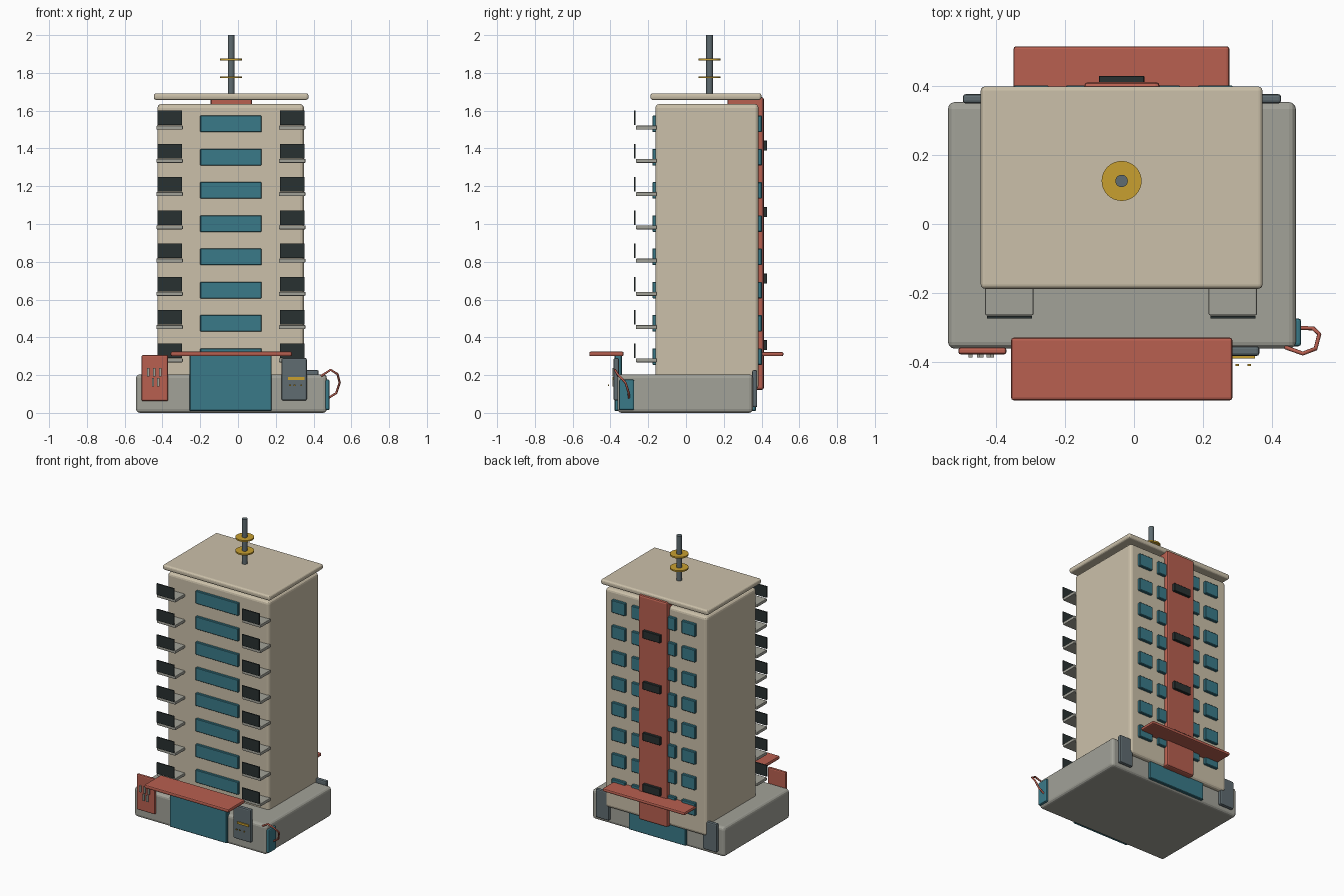
import bpy, bmesh, math
from mathutils import Matrix

if "Cube" in bpy.data.objects:
    bpy.data.objects.remove(bpy.data.objects["Cube"])


def mat(name, r, g, b):
    m = bpy.data.materials.new(name)
    m.diffuse_color = (r, g, b, 1)
    m.use_nodes = True
    m.node_tree.nodes["Principled BSDF"].inputs["Base Color"].default_value = m.diffuse_color
    return m


CREAM = mat("cream_plaster", 0.60, 0.53, 0.40)
STONE = mat("grey_concrete", 0.36, 0.36, 0.315)
TEAL = mat("teal_glass", 0.042, 0.195, 0.25)
RED = mat("brick_red", 0.48, 0.115, 0.08)
DARK = mat("dark_metal", 0.022, 0.031, 0.031)
STEEL = mat("steel_grey", 0.115, 0.15, 0.165)
GOLD = mat("gold", 0.58, 0.35, 0.03)


def finish(name, bm, m, bevel=0, segments=2):
    me = bpy.data.meshes.new(name)
    bm.to_mesh(me)
    bm.free()
    me.materials.append(m)
    ob = bpy.data.objects.new(name, me)
    bpy.context.collection.objects.link(ob)
    if bevel:
        mod = ob.modifiers.new("bevel", 'BEVEL')
        mod.width = bevel
        mod.segments = segments
    return ob


def box(name, x, y, z, m, bevel=0, segments=2):
    """Box from (min, max) ranges."""
    bm = bmesh.new()
    mid = [(a + b) / 2 for a, b in (x, y, z)]
    size = [b - a for a, b in (x, y, z)]
    bmesh.ops.create_cube(bm, size=1, matrix=Matrix.Translation(mid) @ Matrix.Diagonal((*size, 1)))
    return finish(name, bm, m, bevel, segments)


def disc(name, x, y, z0, z1, r, m, sides=32):
    bm = bmesh.new()
    bmesh.ops.create_cone(bm, cap_ends=True, segments=sides, radius1=r, radius2=r,
                          depth=z1 - z0, matrix=Matrix.Translation((x, y, (z0 + z1) / 2)))
    ob = finish(name, bm, m)
    bpy.context.view_layer.objects.active = ob
    ob.select_set(True)
    bpy.ops.object.shade_smooth_by_angle(angle=math.radians(35))
    ob.select_set(False)


# main volumes
box("podium", (-0.54, 0.47), (-0.362, 0.354), (0, 0.204), STONE, 0.02, 3)
box("tower", (-0.426, 0.349), (-0.162, 0.384), (0.125, 1.635), CREAM, 0.02, 3)
box("roof_slab", (-0.445, 0.373), (-0.188, 0.399), (1.657, 1.692), CREAM, 0.012, 3)
box("stair_spine", (-0.145, 0.075), (0.22, 0.412), (0.122, 1.672), RED, 0.012)

# floors: front windows, balconies, back windows
for k in range(8):
    z = 1.51 - 0.176 * k
    win_z = (z - 0.024, z + 0.064)
    box(f"front_window_{k}", (-0.2, 0.125), (-0.178, -0.15), win_z, TEAL, 0.003, 1)
    for side, x0 in (("left", -0.432), ("right", 0.217)):
        box(f"balcony_slab_{side}_{k}", (x0, x0 + 0.14), (-0.265, -0.155),
            (z - 0.01, z + 0.011), STONE, 0.004)
        box(f"balcony_panel_{side}_{k}", (x0 + 0.005, x0 + 0.136), (-0.275, -0.267),
            (z + 0.013, z + 0.09), DARK)
    for c, xc in enumerate((-0.298, -0.147, 0.084, 0.236)):
        box(f"back_window_{c}_{k}", (xc - 0.052, xc + 0.052), (0.37, 0.402), win_z, TEAL, 0.004, 1)

# spine vents
for k in range(4):
    z = 1.415 - 0.352 * k
    box(f"spine_vent_{k}", (-0.102, 0.03), (0.405, 0.43), (z - 0.027, z + 0.027), DARK, 0.002, 1)

# entrances and canopies
box("front_entrance", (-0.256, 0.178), (-0.378, -0.34), (0.01, 0.308), TEAL, 0.004, 1)
box("back_entrance", (-0.256, 0.178), (0.33, 0.37), (0.01, 0.3), TEAL, 0.004, 1)
box("front_canopy", (-0.357, 0.286), (-0.512, -0.33), (0.3, 0.324), RED, 0.008)
box("back_canopy", (-0.35, 0.277), (0.336, 0.516), (0.3, 0.322), RED, 0.008)

# wall boards
box("red_board", (-0.51, -0.37), (-0.379, -0.358), (0.062, 0.307), RED, 0.008)
box("steel_board", (0.231, 0.364), (-0.383, -0.355), (0.065, 0.291), STEEL, 0.008)
for side, x in (("left", (-0.497, -0.39)), ("right", (0.325, 0.427))):
    box(f"back_board_{side}", x, (0.35, 0.377), (0.03, 0.226), STEEL, 0.008)

# abstract relief marks on the boards
for i, (x, z) in enumerate(((-0.475, 0.215), (-0.443, 0.215), (-0.412, 0.215),
                            (-0.45, 0.162), (-0.422, 0.162))):
    box(f"red_board_mark_{i}", (x - 0.006, x + 0.006), (-0.388, -0.377), (z - 0.022, z + 0.022), STONE)
box("gold_strip", (0.265, 0.352), (-0.39, -0.38), (0.175, 0.189), GOLD)
for i, x in enumerate((0.275, 0.3, 0.335)):
    box(f"gold_stud_{i}", (x - 0.005, x + 0.005), (-0.412, -0.407), (0.142, 0.149), GOLD)

# side cabinet with cable loop
box("side_cabinet", (0.45, 0.485), (-0.355, -0.274), (0.015, 0.176), TEAL, 0.008)
cu = bpy.data.curves.new("cable", 'CURVE')
cu.dimensions = '3D'
cu.bevel_depth = 0.006
cu.bevel_resolution = 2
cu.use_fill_caps = True
path = [(0.44, -0.358, 0.195), (0.49, -0.376, 0.228), (0.527, -0.362, 0.205),
        (0.538, -0.32, 0.16), (0.52, -0.303, 0.105), (0.478, -0.302, 0.078)]
sp = cu.splines.new('POLY')
sp.points.add(len(path) - 1)
for p, co in zip(sp.points, path):
    p.co = (*co, 1)
cu.materials.append(RED)
bpy.context.collection.objects.link(bpy.data.objects.new("cable", cu))

# roof mast
disc("mast", -0.036, 0.125, 1.68, 2.0, 0.018, STEEL, 20)
for i, z in enumerate((1.777, 1.87)):
    disc(f"mast_ring_{i}", -0.036, 0.125, z - 0.005, z + 0.005, 0.058, GOLD)
